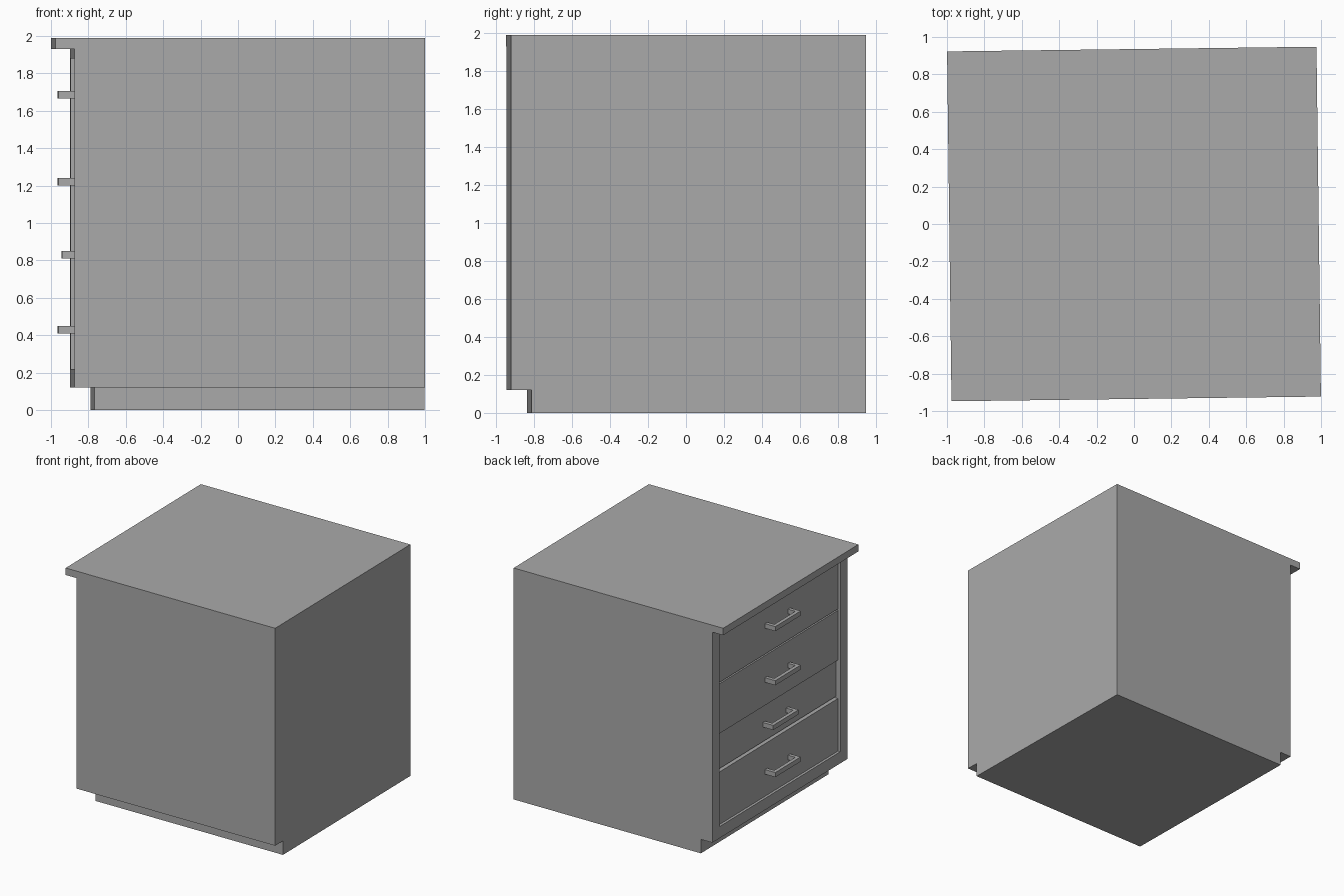
import bpy, bmesh
from mathutils import Matrix

cube = bpy.data.objects.get("Cube")
if cube:
    bpy.data.objects.remove(cube, do_unlink=True)

grey = bpy.data.materials.new("cabinet grey")
grey.use_nodes = True
colour = (0.4, 0.4, 0.4, 1)
grey.diffuse_color = colour
grey.node_tree.nodes["Principled BSDF"].inputs["Base Color"].default_value = colour

# The whole cabinet is turned very slightly about z
TURN = Matrix.Rotation(0.0127, 4, "Z")


def prism(name, outline, z0, z1):
    """Extrude a plan outline from z0 up to z1."""
    bm = bmesh.new()
    base = bm.faces.new([bm.verts.new((x, y, z0)) for x, y in outline])
    top = bmesh.ops.extrude_face_region(bm, geom=[base])["geom"]
    verts = [v for v in top if isinstance(v, bmesh.types.BMVert)]
    bmesh.ops.translate(bm, verts=verts, vec=(0, 0, z1 - z0))
    bmesh.ops.recalc_face_normals(bm, faces=bm.faces)
    mesh = bpy.data.meshes.new(name)
    bm.to_mesh(mesh)
    bm.free()
    mesh.materials.append(grey)
    obj = bpy.data.objects.new(name, mesh)
    obj.matrix_world = TURN
    bpy.context.collection.objects.link(obj)
    return obj


def box(name, x0, x1, y0, y1, z0, z1):
    return prism(name, [(x0, y0), (x1, y0), (x1, y1), (x0, y1)], z0, z1)


BACK, SIDE = 0.9876, 0.9352       # outer faces
FRAME, INNER = -0.886, -0.82      # frame front and back of the recess
FACE = -0.864                     # drawer front plane
BASE, UNDER, TOP = 0.12, 1.93, 1.99
OPEN = SIDE - 0.10                # half width of the drawer opening
LOW, HIGH = 0.22, 1.88

# Main body
box("plinth", -0.778, BACK, -0.827, SIDE, 0, BASE)
box("carcass", INNER, BACK, -SIDE, SIDE, BASE, UNDER)
box("worktop", -BACK, BACK, -SIDE, SIDE, UNDER, TOP)

# Frame around the drawers
box("left_stile", FRAME, INNER, OPEN, SIDE, BASE, UNDER)
box("right_stile", FRAME, INNER, -SIDE, -OPEN, BASE, UNDER)
box("bottom_rail", FRAME, INNER, -OPEN, OPEN, BASE, LOW)
box("top_rail", FRAME, INNER, -OPEN, OPEN, HIGH, UNDER)

# Drawers: bottom, top, handle height, setback
drawers = [
    (LOW, 0.672, 0.43, 0),
    (0.684, 0.99, 0.83, 0.02),
    (1.002, 1.43, 1.22, 0),
    (1.442, HIGH, 1.685, 0),
]
GRIP, BAR, HALF, POST = -0.962, -0.932, 0.175, 0.03
for i, (z0, z1, zh, setback) in enumerate(drawers, 1):
    face = FACE + setback
    box(f"drawer_front_{i}", face, INNER, -OPEN, OPEN, z0, z1)
    # U-shaped pull handle
    grip, bar, inner = GRIP + setback, BAR + setback, HALF - POST
    outline = [(face, -HALF), (grip, -HALF), (grip, HALF), (face, HALF),
               (face, inner), (bar, inner), (bar, -inner), (face, -inner)]
    prism(f"drawer_handle_{i}", outline, zh - 0.02, zh + 0.02)
